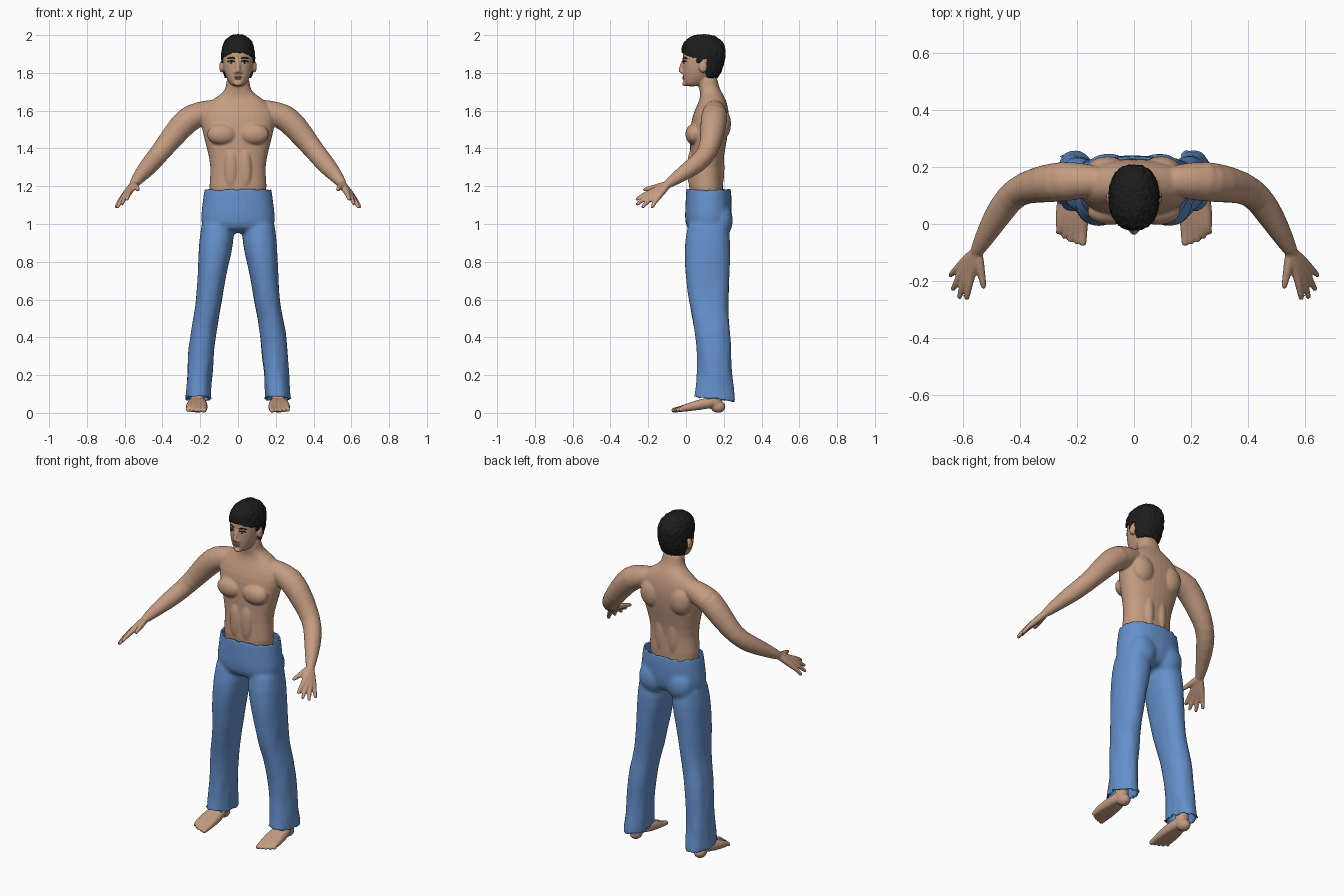
import bpy, bmesh, math
from mathutils import Vector, Matrix, noise
from mathutils.bvhtree import BVHTree

if "Cube" in bpy.data.objects:
    bpy.data.objects.remove(bpy.data.objects["Cube"])


def material(name, rgb):
    m = bpy.data.materials.new(name)
    m.use_nodes = True
    m.diffuse_color = (*rgb, 1)
    m.node_tree.nodes["Principled BSDF"].inputs["Base Color"].default_value = (*rgb, 1)
    return m


skin = material("skin", (0.55, 0.33, 0.22))
denim = material("blue_denim", (0.13, 0.28, 0.6))
black = material("black_hair", (0.012, 0.012, 0.012))
white = material("eye_white", (0.6, 0.57, 0.53))
lip = material("lip", (0.42, 0.21, 0.15))


def loft(bm, rings, power=2, n=16):
    """Closed skin through rings given as (centre, axis, axis)."""
    def bend(v):
        return math.copysign(abs(v) ** (2 / power), v)
    loops = []
    for c, a, b in rings:
        angles = [2 * math.pi * i / n for i in range(n)]
        loops.append([bm.verts.new(c + a * bend(math.cos(t)) + b * bend(math.sin(t)))
                      for t in angles])
    for low, high in zip(loops, loops[1:]):
        for i in range(n):
            j = (i + 1) % n
            bm.faces.new((low[i], low[j], high[j], high[i]))
    bm.faces.new(loops[0][::-1])
    bm.faces.new(loops[-1])


def stack(bm, sections, side=1, power=2.3):
    """Level sections: height, centre x, half width, front y, back y."""
    loft(bm, [(Vector((side * x, (f + b) / 2, z)), Vector((w, 0, 0)),
               Vector((0, (b - f) / 2, 0))) for z, x, w, f, b in sections], power)


def centred(sections):
    return [(z, 0, w, f, b) for z, w, f, b in sections]


def tube(bm, points, side=1):
    """Round limb through (x, y, z, radius) with softened ends."""
    p = [Vector((side * x, y, z)) for x, y, z, r in points]
    r = [q[3] for q in points]
    first, last = (p[0] - p[1]).normalized(), (p[-1] - p[-2]).normalized()
    p = [p[0] + first * r[0] * 0.6] + p + [p[-1] + last * r[-1] * 0.6]
    r = [r[0] * 0.65] + r + [r[-1] * 0.65]
    rings = []
    for i, c in enumerate(p):
        t = (p[min(i + 1, len(p) - 1)] - p[max(i - 1, 0)]).normalized()
        a = t.cross(Vector((side, 0, 1))).normalized()
        rings.append((c, a * r[i], t.cross(a) * r[i]))
    loft(bm, rings, n=12)


def blob(bm, centre, size):
    bmesh.ops.create_icosphere(bm, subdivisions=2, radius=1,
                               matrix=Matrix.Translation(centre) @ Matrix.Diagonal((*size, 1)))


def pair(bm, centre, size):
    for s in (1, -1):
        blob(bm, (s * centre[0], *centre[1:]), size)


def finish(name, bm, mat, voxel=None, relax=3):
    """Turn the parts into one object, fused to a single skin if voxel is given."""
    bmesh.ops.recalc_face_normals(bm, faces=bm.faces[:])
    mesh = bpy.data.meshes.new(name)
    bm.to_mesh(mesh)
    bm.free()
    ob = bpy.data.objects.new(name, mesh)
    bpy.context.scene.collection.objects.link(ob)
    ob.modifiers.new("round", "SUBSURF").levels = 1
    if voxel:
        fuse = ob.modifiers.new("fuse", "REMESH")
        fuse.mode, fuse.voxel_size = "VOXEL", voxel
        soft = ob.modifiers.new("soft", "SMOOTH")
        soft.factor, soft.iterations = 0.5, relax
    bpy.context.view_layer.update()
    done = ob.evaluated_get(bpy.context.evaluated_depsgraph_get())
    ob.data = bpy.data.meshes.new_from_object(done)
    ob.modifiers.clear()
    ob.data.materials.clear()
    ob.data.materials.append(mat)
    ob.data.shade_smooth()
    return ob


def thicken(ob, amount):
    shell = ob.modifiers.new("thickness", "SOLIDIFY")
    shell.thickness, shell.offset = amount, -1


# Body: torso and neck
bm = bmesh.new()
stack(bm, centred([
    (1.10, 0.15, 0.02, 0.2), (1.2, 0.158, 0.012, 0.198), (1.3, 0.143, 0.02, 0.193),
    (1.4, 0.168, 0.02, 0.21), (1.5, 0.195, 0.02, 0.228), (1.57, 0.205, 0.03, 0.232),
    (1.63, 0.18, 0.058, 0.222), (1.67, 0.12, 0.075, 0.208), (1.7, 0.075, 0.072, 0.188),
    (1.73, 0.063, 0.066, 0.172), (1.8, 0.06, 0.06, 0.165)]))
pair(bm, (0.085, 0.045, 1.475), (0.085, 0.052, 0.062))    # chest
pair(bm, (0.095, 0.19, 1.53), (0.075, 0.052, 0.09))       # shoulder blades
pair(bm, (0.042, 0.172, 1.3), (0.036, 0.034, 0.15))       # lower back
pair(bm, (0.037, 0.027, 1.29), (0.037, 0.022, 0.11))      # belly
pair(bm, (0.25, 0.15, 1.562), (0.066, 0.075, 0.073))      # shoulders

# Head, ears and nose
stack(bm, centred([
    (1.727, 0.028, 0.0, 0.06), (1.745, 0.048, -0.012, 0.1), (1.785, 0.068, -0.018, 0.14),
    (1.83, 0.081, -0.02, 0.17), (1.88, 0.085, -0.02, 0.195), (1.93, 0.08, -0.017, 0.2),
    (1.965, 0.063, 0.0, 0.18), (1.988, 0.03, 0.04, 0.14)]))
pair(bm, (0.087, 0.09, 1.832), (0.013, 0.024, 0.035))
tube(bm, [(0, -0.014, 1.865, 0.009), (0, -0.024, 1.835, 0.011), (0, -0.029, 1.808, 0.013)])
pair(bm, (0.012, -0.02, 1.804), (0.011, 0.012, 0.009))
blob(bm, (0, -0.006, 1.743), (0.024, 0.016, 0.014))

# Arms and hands
knuckles = [(0.574, -0.185, 1.168), (0.59, -0.178, 1.157),
            (0.602, -0.165, 1.149), (0.61, -0.145, 1.143)]
tips = [(0.588, -0.262, 1.13), (0.614, -0.258, 1.105),
        (0.637, -0.23, 1.09), (0.645, -0.18, 1.088)]
for s in (1, -1):
    tube(bm, [(0.1, 0.15, 1.615, 0.05), (0.2, 0.152, 1.585, 0.07), (0.27, 0.148, 1.555, 0.074),
              (0.34, 0.138, 1.47, 0.066), (0.415, 0.118, 1.375, 0.053),
              (0.465, 0.055, 1.315, 0.053), (0.51, -0.02, 1.265, 0.041),
              (0.552, -0.095, 1.212, 0.027)], s)
    for k, t in zip(knuckles, tips):
        mid = [(a + b) / 2 for a, b in zip(k, t)]
        tube(bm, [(0.552, -0.095, 1.212, 0.022), (*k, 0.0165),
                  (mid[0], mid[1], mid[2] + 0.006, 0.0125), (*t, 0.0105)], s)
    tube(bm, [(0.55, -0.1, 1.21, 0.02), (0.54, -0.16, 1.195, 0.017),
              (0.528, -0.222, 1.182, 0.011)], s)
body = finish("body", bm, skin, 0.006)

# Feet
for s, side in ((1, "left"), (-1, "right")):
    bm = bmesh.new()
    tube(bm, [(0.215, 0.15, 0.2, 0.04), (0.215, 0.15, 0.1, 0.038), (0.215, 0.155, 0.04, 0.04)], s)
    blob(bm, (s * 0.215, 0.17, 0.033), (0.037, 0.042, 0.036))
    for i in range(5):
        x = 0.18 + i * 0.019
        fat = 0.015 if i == 0 else 0.0105
        tube(bm, [(0.2 + i * 0.008, 0.13, 0.055, 0.034), (x, 0.02, 0.032, 0.024),
                  (x + 0.001, -0.03, 0.02, 0.016),
                  (x + 0.003 * i, -0.068 + 0.0025 * i * i, 0.013, fat)], s)
    for v in bm.verts:
        v.co.z = max(v.co.z, 0)
    finish(side + "_foot", bm, skin, 0.005, 2)

# Trousers: seat and legs fused, then cut open at waist and hems
bm = bmesh.new()
stack(bm, centred([
    (1.24, 0.178, 0.0, 0.235), (1.17, 0.183, -0.002, 0.243), (1.08, 0.196, -0.007, 0.246),
    (1.0, 0.205, -0.01, 0.24), (0.95, 0.17, 0.02, 0.21)]))
pair(bm, (0.09, 0.185, 1.02), (0.09, 0.068, 0.1))
for s in (1, -1):
    stack(bm, [(1.08, 0.105, 0.085, 0.02, 0.22), (0.9, 0.113, 0.096, -0.012, 0.24),
               (0.78, 0.132, 0.081, -0.01, 0.235), (0.65, 0.146, 0.073, 0.004, 0.23),
               (0.55, 0.16, 0.068, 0.02, 0.224), (0.44, 0.183, 0.071, 0.045, 0.236),
               (0.3, 0.197, 0.07, 0.06, 0.24), (0.15, 0.206, 0.066, 0.055, 0.246),
               (0.08, 0.211, 0.069, 0.038, 0.268), (0.01, 0.211, 0.069, 0.036, 0.268)], s)
trousers = finish("trousers", bm, denim, 0.01, 6)
bm = bmesh.new()
bm.from_mesh(trousers.data)
for co, no in (((0, 0, 1.182), (0, 0, 1)), ((0, 0.15, 0.075), (0, -0.12, -1))):
    bmesh.ops.bisect_plane(bm, geom=bm.verts[:] + bm.edges[:] + bm.faces[:],
                           plane_co=co, plane_no=no, clear_outer=True)
bm.normal_update()
for v in bm.verts:
    fold = 0.006 * max(0, 1 - v.co.z / 0.8) + 0.001
    v.co += v.normal * fold * noise.noise(Vector((v.co.x * 22, v.co.y * 22, v.co.z * 7)))
    if v.is_boundary:
        v.co.z += 0.008 * noise.noise(v.co * 30)
bm.to_mesh(trousers.data)
bm.free()
thicken(trousers, 0.008)

# Hair: a cap trimmed along the hairline, with a tousled surface
bm = bmesh.new()
stack(bm, centred([
    (1.74, 0.07, 0.0, 0.15), (1.8, 0.085, -0.015, 0.188), (1.85, 0.091, -0.022, 0.206),
    (1.9, 0.092, -0.027, 0.214), (1.94, 0.087, -0.026, 0.212), (1.97, 0.073, -0.01, 0.193),
    (1.994, 0.046, 0.025, 0.16), (2.004, 0.022, 0.06, 0.125)]))
hair = finish("hair", bm, black, 0.005, 2)


def hairline(p):
    if p.y < 0.055:
        return 1.91 - 4 * p.x * p.x
    if p.y < 0.085:
        return 1.852
    return 1.87 if p.y < 0.11 else 1.775


bm = bmesh.new()
bm.from_mesh(hair.data)
bmesh.ops.delete(bm, context="FACES", geom=[
    f for f in bm.faces if f.calc_center_median().z < hairline(f.calc_center_median())])
for v in bm.verts:
    v.co += v.normal * 0.005 * noise.noise(Vector((v.co.x * 90, v.co.y * 90, v.co.z * 45)))
bm.to_mesh(hair.data)
bm.free()
thicken(hair, 0.012)

# Eyes, brows and lips, seated on the face
bm = bmesh.new()
bm.from_mesh(body.data)
tree = BVHTree.FromBMesh(bm)
bm.free()


def on_face(x, z, lift=0.0):
    hit = tree.ray_cast(Vector((x, -1, z)), Vector((0, 1, 0)))[0]
    return Vector((x, (hit.y if hit else 0) - lift, z))


for s, side in ((1, "left"), (-1, "right")):
    bm = bmesh.new()
    blob(bm, on_face(s * 0.035, 1.856), (0.014, 0.004, 0.006))
    finish(side + "_eye", bm, white)
    bm = bmesh.new()
    blob(bm, on_face(s * 0.035, 1.856, 0.002), (0.006, 0.004, 0.006))
    finish(side + "_iris", bm, black)
    for name, z, r in (("lashes", 1.863, 0.0035), ("brow", 1.879, 0.0045)):
        bm = bmesh.new()
        tube(bm, [(*on_face(s * x, z + dz), r * k) for x, dz, k in
                  ((0.017, -0.003, 0.8), (0.029, 0.002, 1), (0.042, 0.002, 1), (0.056, -0.004, 0.6))])
        finish(side + "_" + name, bm, black)
bm = bmesh.new()
blob(bm, on_face(0, 1.777), (0.022, 0.005, 0.0045))
blob(bm, on_face(0, 1.769), (0.018, 0.006, 0.005))
finish("lips", bm, lip)
